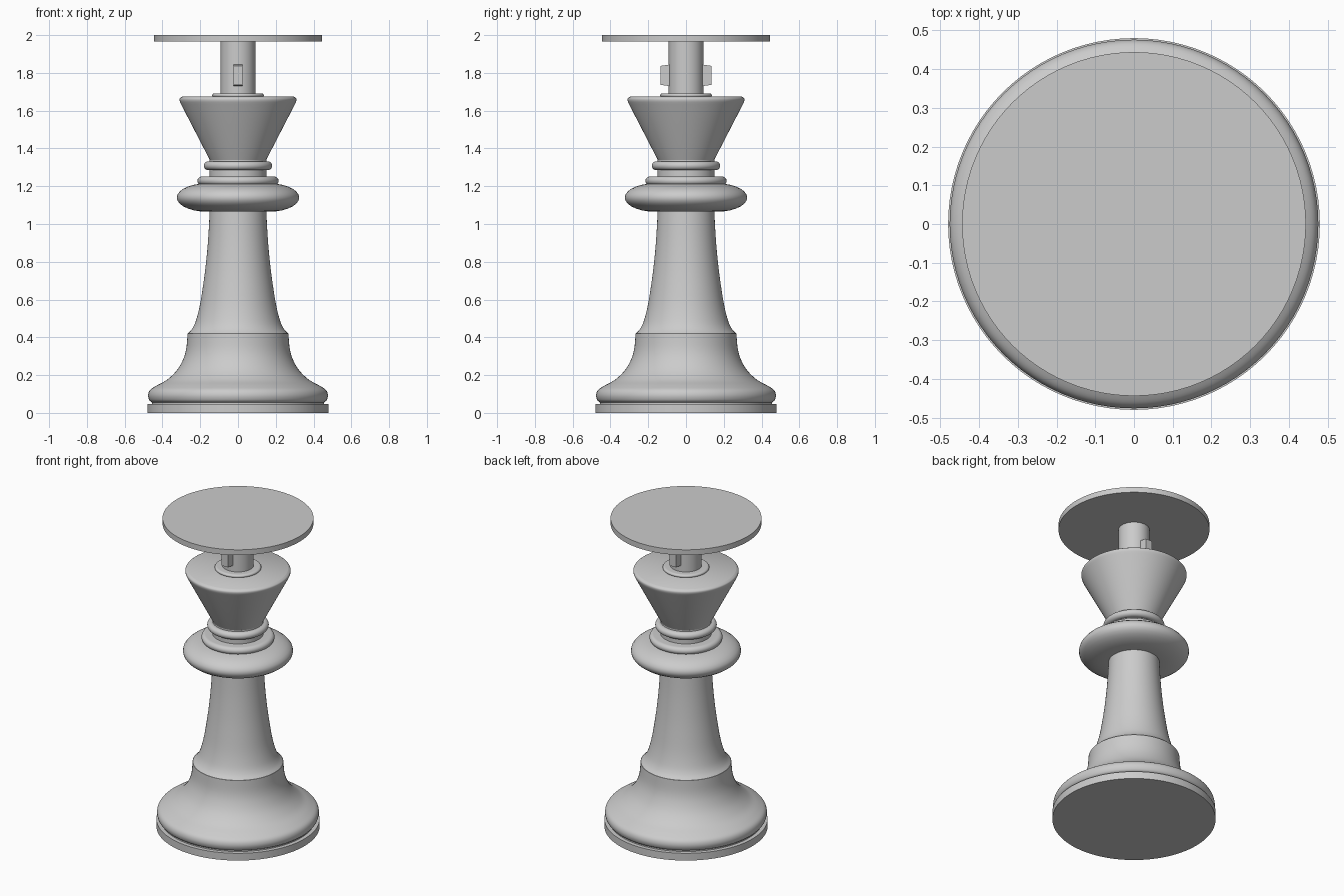
import bpy, bmesh, math

if "Cube" in bpy.data.objects:
    bpy.data.objects.remove(bpy.data.objects["Cube"], do_unlink=True)

grey = bpy.data.materials.new("plain_grey")
grey.use_nodes = True
COLOUR = (0.6, 0.6, 0.6, 1)
grey.diffuse_color = COLOUR
grey.node_tree.nodes["Principled BSDF"].inputs["Base Color"].default_value = COLOUR
SIDES = 96


def add_object(name, bm, smooth=True):
    bmesh.ops.recalc_face_normals(bm, faces=bm.faces)
    mesh = bpy.data.meshes.new(name)
    bm.to_mesh(mesh)
    bm.free()
    mesh.materials.append(grey)
    obj = bpy.data.objects.new(name, mesh)
    bpy.context.collection.objects.link(obj)
    if smooth:
        bpy.ops.object.select_all(action="DESELECT")
        obj.select_set(True)
        bpy.context.view_layer.objects.active = obj
        bpy.ops.object.shade_smooth_by_angle(angle=math.radians(35))
    return obj


def curve_through(points, steps=5):
    """Smooth profile passing through every point."""
    out = []
    for i in range(len(points) - 1):
        a, b, c, d = (points[min(max(k, 0), len(points) - 1)] for k in range(i - 1, i + 3))
        for s in range(steps):
            t = s / steps
            out.append(tuple(
                0.5 * (2 * q + (r - p) * t + (2 * p - 5 * q + 4 * r - w) * t ** 2
                       + (3 * q - p - 3 * r + w) * t ** 3)
                for p, q, r, w in zip(a, b, c, d)))
    return out + [points[-1]]


def bulge(radius, depth, low, high, steps=14):
    """Half-ellipse profile for a rounded ring."""
    mid, half = (low + high) / 2, (high - low) / 2
    angles = [math.pi * (i / steps - 0.5) for i in range(steps + 1)]
    return [(radius - depth + depth * math.cos(a), mid + half * math.sin(a)) for a in angles]


def turned(name, profile):
    """Closed solid of revolution from (radius, height) pairs, bottom to top."""
    bm = bmesh.new()
    rings = []
    for r, z in profile:
        rings.append([bm.verts.new((r * math.cos(a), r * math.sin(a), z))
                      for a in (2 * math.pi * i / SIDES for i in range(SIDES))])
    for low, high in zip(rings, rings[1:]):
        for i in range(SIDES):
            j = (i + 1) % SIDES
            bm.faces.new((low[i], low[j], high[j], high[i]))
    bm.faces.new(rings[0])
    bm.faces.new(rings[-1])
    return add_object(name, bm)


def disc(name, radius, low, high):
    return turned(name, [(radius, low), (radius, high)])


# Foot and bell-shaped base
disc("foot_plate", 0.48, 0, 0.047)
disc("foot_groove", 0.455, 0.045, 0.07)
turned("bell_base", curve_through([
    (0.455, 0.055), (0.47, 0.068), (0.476, 0.095), (0.465, 0.122), (0.43, 0.145),
    (0.375, 0.176), (0.325, 0.224), (0.292, 0.28), (0.274, 0.34), (0.267, 0.42)]))

# Stem flaring into the base
turned("stem", curve_through([
    (0.265, 0.42), (0.243, 0.445), (0.224, 0.485), (0.204, 0.56), (0.187, 0.66),
    (0.171, 0.78), (0.158, 0.92), (0.15, 1.07), (0.15, 1.12)]))

# Collar rings
turned("wide_collar", bulge(0.324, 0.16, 1.065, 1.215))
turned("upper_collar", bulge(0.215, 0.025, 1.205, 1.252))
disc("neck", 0.15, 1.24, 1.34)
turned("neck_ring", bulge(0.181, 0.025, 1.285, 1.332))

# Flared head with a rounded rim
turned("head", [(0.142, 1.325)] + curve_through([
    (0.302, 1.635), (0.309, 1.652), (0.308, 1.665), (0.295, 1.675)]))
turned("head_ring", bulge(0.137, 0.015, 1.67, 1.692))

# Post and round top plate
disc("post", 0.092, 1.68, 1.97)
disc("top_plate", 0.444, 1.965, 2)

# Tapered pegs on the front and back of the post
for name, side in (("front_peg", -1), ("back_peg", 1)):
    bm = bmesh.new()
    bmesh.ops.create_cube(bm, size=1)
    for v in bm.verts:
        outer = v.co.y > 0
        v.co.x *= 0.046 if outer else 0.05
        v.co.z = 1.787 + v.co.z * (0.1 if outer else 0.116)
        v.co.y = side * (0.136 if outer else 0.08)
    add_object(name, bm, smooth=False)
